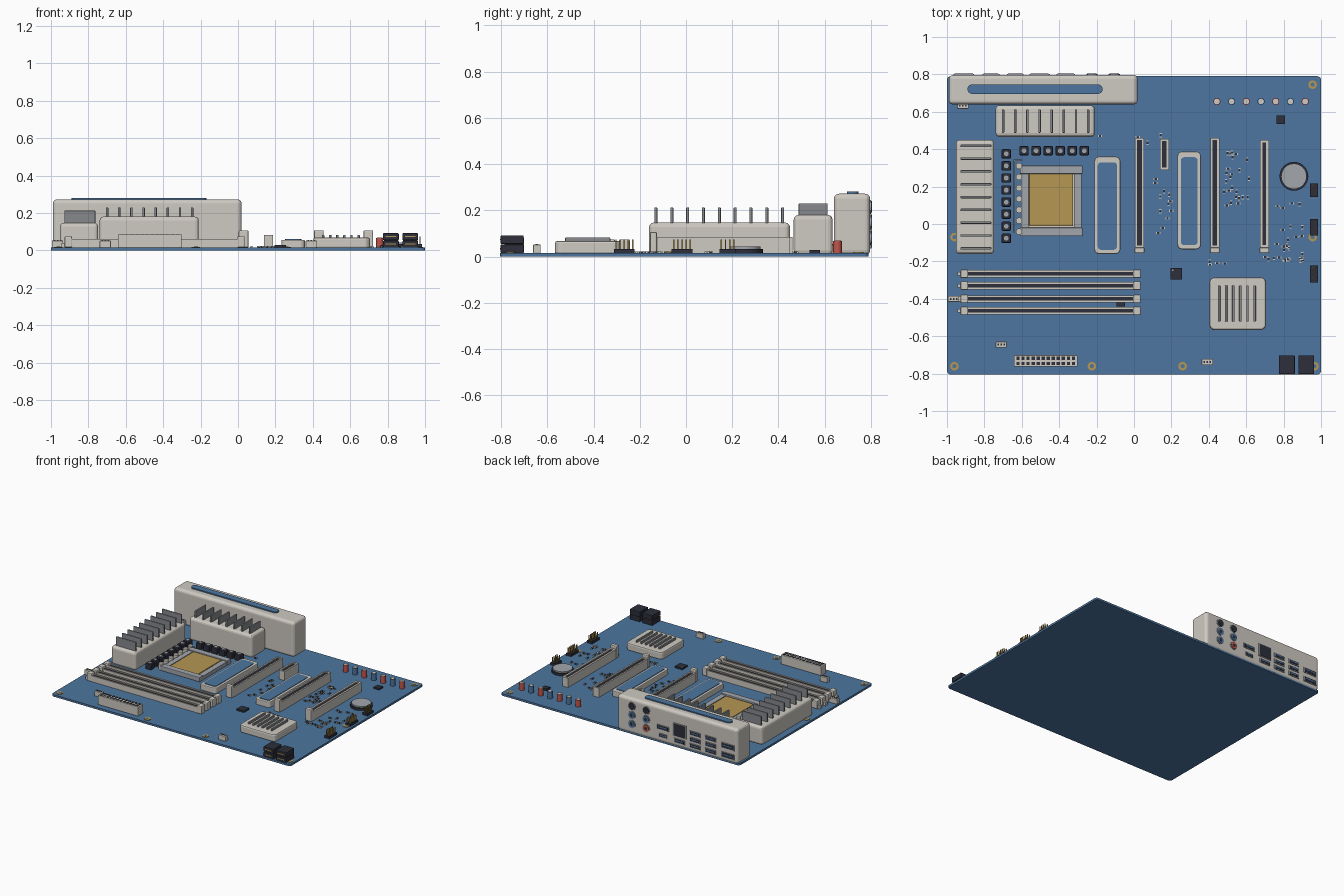
import bpy, bmesh, math, random
from mathutils import Matrix, Vector

if "Cube" in bpy.data.objects:
    bpy.data.objects.remove(bpy.data.objects["Cube"])

random.seed(4)
TOP = 0.015  # upper face of the board


def material(name, rgb):
    m = bpy.data.materials.new(name)
    m.diffuse_color = (*rgb, 1)
    m.use_nodes = True
    m.node_tree.nodes["Principled BSDF"].inputs["Base Color"].default_value = m.diffuse_color
    return m


BLUE = material("board blue", (0.075, 0.18, 0.35))
CREAM = material("warm white plastic", (0.62, 0.59, 0.54))
GREY = material("steel grey", (0.36, 0.38, 0.41))
FIN = material("fin grey", (0.24, 0.25, 0.27))
DARK = material("near black plastic", (0.026, 0.028, 0.042))
GOLD = material("gold contact", (0.46, 0.31, 0.085))
RED = material("red plastic", (0.55, 0.09, 0.07))


def finish(name, bm, mat, bevel=0, seg=2):
    me = bpy.data.meshes.new(name)
    bmesh.ops.recalc_face_normals(bm, faces=bm.faces)
    bm.to_mesh(me)
    bm.free()
    me.materials.append(mat)
    ob = bpy.data.objects.new(name, me)
    bpy.context.collection.objects.link(ob)
    if bevel:
        mod = ob.modifiers.new("edge rounding", "BEVEL")
        mod.width, mod.segments, mod.limit_method = bevel, seg, "ANGLE"
        mod.angle_limit = math.radians(40)
    return ob


def boxes(name, mat, items, bevel=0, seg=2):
    """One object from boxes given as (x, y, width, depth, z0, z1)."""
    bm = bmesh.new()
    for x, y, w, d, z0, z1 in items:
        m = Matrix.Translation((x, y, (z0 + z1) / 2)) @ Matrix.Diagonal((w, d, z1 - z0, 1))
        bmesh.ops.create_cube(bm, size=1, matrix=m)
    return finish(name, bm, mat, bevel, seg)


def discs(name, mat, items, sides=20, axis="Z"):
    """One object from cylinders given as (x, y, z, radius, height); z is the centre."""
    bm = bmesh.new()
    turn = Matrix.Rotation(math.pi / 2, 4, "X") if axis == "Y" else Matrix()
    for x, y, z, r, h in items:
        bmesh.ops.create_cone(bm, cap_ends=True, segments=sides, radius1=r, radius2=r, depth=h,
                              matrix=Matrix.Translation((x, y, z)) @ turn)
    for f in bm.faces:
        f.smooth = len(f.verts) == 4
    for e in bm.edges:
        e.smooth = all(len(f.verts) == 4 for f in e.link_faces)
    return finish(name, bm, mat)


def slab(name, mat, x0, x1, y0, y1, z0, z1, r, bevel=0):
    """Prism with a rounded rectangular outline."""
    bm = bmesh.new()
    pts = []
    for cx, cy, a in ((x1 - r, y1 - r, 0), (x0 + r, y1 - r, 90), (x0 + r, y0 + r, 180), (x1 - r, y0 + r, 270)):
        for i in range(6):
            t = math.radians(a + 18 * i)
            pts.append(bm.verts.new((cx + r * math.cos(t), cy + r * math.sin(t), z0)))
    face = bm.faces.new(pts)
    up = bmesh.ops.extrude_face_region(bm, geom=[face])["geom"]
    bmesh.ops.translate(bm, vec=(0, 0, z1 - z0), verts=[v for v in up if isinstance(v, bmesh.types.BMVert)])
    return finish(name, bm, mat, bevel)


def rim(x, y, w, d, z0, z1, t):
    """Four walls around an open rectangle."""
    return [(x + s * (w - t) / 2, y, t, d, z0, z1) for s in (-1, 1)] + \
           [(x, y + s * (d - t) / 2, w - 2 * t, t, z0, z1) for s in (-1, 1)]


# Board and mounting holes
slab("circuit_board", BLUE, -1, 1, -0.805, 0.79, 0, TOP, 0.02)
holes = [(0.955, 0.745), (-0.96, -0.76), (-0.225, -0.76), (0.26, -0.76), (0.965, -0.76), (0.955, -0.07), (-0.96, -0.07)]
discs("mounting_rings", GOLD, [(x, y, TOP + 0.001, 0.023, 0.006) for x, y in holes])
discs("mounting_hole_centres", BLUE, [(x, y, TOP + 0.002, 0.011, 0.006) for x, y in holes])

# Rear port cover with a raised coloured strip
boxes("port_cover", CREAM, [(-0.485, 0.718, 1.01, 0.157, 0.006, 0.272)], 0.022, 4)
slab("cover_strip", BLUE, -0.89, -0.168, 0.696, 0.746, 0.265, 0.281, 0.024)

# Rear ports: metal rim, dark opening, coloured tongue
BACK = 0.796
ports = [(-0.91, 0.125, 0.11, 0.04), (-0.91, 0.055, 0.11, 0.04)]
ports += [(x, z, 0.09, 0.032) for x in (-0.765, -0.635) for z in (0.145, 0.097, 0.05)]
ports += [(-0.505, 0.055, 0.09, 0.032), (-0.365, 0.12, 0.1, 0.034), (-0.365, 0.06, 0.065, 0.028)]
boxes("port_rims", GREY, [(x, BACK, w, 0.012, z - h / 2, z + h / 2) for x, z, w, h in ports])
boxes("port_openings", DARK, [(x, BACK + 0.002, w - 0.012, 0.012, z - h / 2 + 0.005, z + h / 2 - 0.005)
                              for x, z, w, h in ports])
boxes("port_tongues", BLUE, [(x, BACK + 0.003, w - 0.03, 0.012, z - 0.001, z + 0.007) for x, z, w, h in ports])
boxes("network_port_rim", GREY, [(-0.505, BACK, 0.11, 0.012, 0.085, 0.185)])
boxes("network_port_opening", DARK, [(-0.505, BACK + 0.002, 0.096, 0.012, 0.091, 0.179)])
jacks = [(-0.105, 0.215, DARK), (-0.105, 0.148, BLUE), (-0.105, 0.08, BLUE),
         (-0.225, 0.215, DARK), (-0.225, 0.148, BLUE), (-0.225, 0.08, RED)]
discs("audio_jack_rims", GREY, [(x, BACK, z, 0.03, 0.01) for x, z, c in jacks], 20, "Y")
for x, z, c in jacks:
    discs("audio_jack", c, [(x, BACK + 0.002, z, 0.025, 0.012)], 20, "Y")
discs("audio_jack_openings", DARK, [(x, BACK + 0.003, z, 0.012, 0.012) for x, z, c in jacks], 16, "Y")

# Finned heat sinks beside the processor
boxes("upper_heat_sink", CREAM, [(-0.475, 0.55, 0.53, 0.168, 0.006, 0.18)], 0.02, 3)
boxes("upper_heat_sink_fins", FIN, [(-0.7 + i * 0.065, 0.55, 0.013, 0.125, 0.17, 0.23) for i in range(8)], 0.004)
boxes("left_heat_sink", CREAM, [(-0.85, 0.145, 0.205, 0.61, 0.006, 0.147)], 0.02, 3)
boxes("left_heat_sink_fins", FIN, [(-0.845, -0.13 + i * 0.0685, 0.165, 0.013, 0.14, 0.213) for i in range(9)], 0.004)

# Chipset cooler
slab("chipset_cooler", CREAM, 0.403, 0.706, -0.567, -0.285, 0.01, 0.068, 0.03, 0.01)
boxes("chipset_fins", FIN, [(0.455 + i * 0.038, -0.425, 0.013, 0.195, 0.06, 0.083) for i in range(6)], 0.004)

# Processor socket: clamp bars, side rails, lever and contact plate
boxes("socket_bars", GREY, [(-0.443, 0.29, 0.335, 0.045, TOP, 0.05), (-0.443, -0.042, 0.335, 0.045, TOP, 0.05)], 0.004)
boxes("socket_rails", GREY, [(-0.585, 0.125, 0.04, 0.29, TOP, 0.042), (-0.3, 0.125, 0.04, 0.29, TOP, 0.042)])
boxes("socket_base", CREAM, [(-0.443, 0.125, 0.27, 0.29, TOP, 0.032)])
boxes("processor_plate", GOLD, [(-0.443, 0.128, 0.235, 0.28, TOP, 0.044)], 0.004)
boxes("socket_lever", FIN, [(-0.64, 0.15, 0.008, 0.39, 0.03, 0.038), (-0.62, 0.341, 0.04, 0.008, 0.03, 0.038)])

# Power chokes and small capacitors around the socket
chokes = [(-0.683, 0.375 - i * 0.0645) for i in range(8)] + [(-0.588 + i * 0.0645, 0.392) for i in range(6)]
boxes("power_chokes", DARK, [(x, y, 0.05, 0.05, TOP, 0.058) for x, y in chokes], 0.006)
discs("choke_caps", GREY, [(x, y, 0.057, 0.013, 0.008) for x, y in chokes], 14)
discs("socket_capacitors", CREAM, [(-0.615, 0.31 - i * 0.0585, 0.038, 0.017, 0.046) for i in range(7)], 14)

# Drive covers with coloured centre panels
for x0, x1, y0, y1 in ((-0.212, -0.073, -0.16, 0.36), (0.232, 0.358, -0.135, 0.387)):
    slab("drive_cover", CREAM, x0, x1, y0, y1, 0.01, 0.056, 0.025, 0.006)
    slab("drive_cover_panel", BLUE, x0 + 0.018, x1 - 0.018, y0 + 0.022, y1 - 0.03, 0.05, 0.06, 0.018)

# Expansion slots: open channel, dark floor, end latch
for x, y0, y1, z, gap in ((0.03, -0.125, 0.46, 0.085, 0.011), (0.163, 0.29, 0.455, 0.083, 0.012),
                          (0.432, -0.125, 0.46, 0.085, 0.011), (0.697, -0.125, 0.45, 0.085, 0.014)):
    y, d = (y0 + y1) / 2, y1 - y0
    boxes("expansion_slot", CREAM, rim(x, y, 0.048, d, TOP, z, gap))
    boxes("expansion_slot_channel", DARK, [(x, y, 0.03, d - 0.015, TOP, z - 0.008)])
    if d > 0.3:
        boxes("slot_latch", CREAM, [(x, y0 - 0.016, 0.052, 0.03, TOP, 0.107)], 0.006)

# Memory slots with end clips
for y in (-0.266, -0.33, -0.4, -0.464):
    boxes("memory_slot", CREAM, rim(-0.46, y, 0.93, 0.038, TOP, 0.06, 0.01))
    boxes("memory_slot_channel", DARK, [(-0.46, y, 0.915, 0.024, TOP, 0.055)])
    boxes("memory_clips", CREAM, [(x, y, 0.04, 0.046, TOP, 0.075) for x in (-0.907, 0.016)], 0.006)
    boxes("memory_clip_tail", CREAM, [(-0.95, y, 0.05, 0.03, TOP, 0.035)] if y == -0.4 else
          [(-0.93, y, 0.03, 0.02, TOP, 0.04)])

# Main power connector with two rows of sockets
boxes("power_connector", CREAM, [(-0.472, -0.732, 0.34, 0.062, TOP, 0.085)], 0.004)
boxes("power_connector_holes", DARK, [(-0.472 + (i - 5.5) * 0.027, -0.732 + s * 0.014, 0.018, 0.018, 0.08, 0.087)
                                      for i in range(12) for s in (-1, 1)])

# Fan headers
fans = [(-0.71, -0.645), (0.392, -0.738), (-0.965, -0.4), (-0.915, 0.632)]
boxes("fan_headers", CREAM, [(x, y, 0.06, 0.032, TOP, 0.052) for x, y in fans], 0.003)
boxes("fan_header_pins", DARK, [(x + i * 0.016, y, 0.008, 0.01, 0.045, 0.055) for x, y in fans for i in (-1, 0, 1)])

# Stacked drive connectors on the front edge
for x in (0.817, 0.921):
    for z in (TOP, 0.055):
        boxes("drive_connector", DARK, [(x, -0.752, 0.085, 0.1, z, z + 0.037)], 0.004)
        boxes("drive_connector_contact", GOLD, [(x, -0.801, 0.055, 0.006, z + 0.016, z + 0.022)])
    boxes("drive_connector_core", DARK, [(x, -0.745, 0.075, 0.08, TOP, 0.085)])

# Coin battery in its holder
discs("battery_holder", DARK, [(0.855, 0.255, 0.023, 0.077, 0.02)], 32)
discs("coin_battery", GREY, [(0.855, 0.255, 0.032, 0.068, 0.022)], 32)

# Pin headers on the right edge
for y in (0.18, -0.017, -0.267):
    n = 4 if y > 0.1 else 5
    boxes("pin_header_base", DARK, [(0.963, y, 0.042, n * 0.018, TOP, 0.033)])
    boxes("header_pins", GOLD, [(0.963 + s * 0.01, y + (i - (n - 1) / 2) * 0.018, 0.006, 0.006, 0.03, 0.073)
                                for i in range(n) for s in (-1, 1)])

# Row of audio capacitors, alternating colours, with metal tops
row = [0.443 + i * 0.0787 for i in range(7)]
for i, x in enumerate(row):
    discs("audio_capacitor", BLUE if i % 2 else RED, [(x, 0.655, 0.041, 0.019, 0.052)], 18)
discs("capacitor_tops", CREAM, [(x, 0.655, 0.066, 0.015, 0.006) for x in row], 18)

# Flat chips
boxes("controller_chips", DARK, [(0.226, -0.265, 0.062, 0.062, TOP, 0.028), (0.785, 0.557, 0.045, 0.045, TOP, 0.028),
                                 (-0.07, -0.43, 0.045, 0.022, TOP, 0.025)])
discs("chip_mark", GREY, [(0.207, -0.247, 0.028, 0.005, 0.002)], 10)

# Scattered surface-mount parts: dark bodies with pale end caps
bodies, caps = [], []
for x0, x1, y0, y1, n in ((0.48, 0.64, 0.08, 0.4, 24), (0.76, 0.9, -0.2, 0.12, 22), (0.11, 0.2, -0.05, 0.25, 12),
                          (0.7, 0.82, -0.22, -0.17, 5), (0.4, 0.55, -0.22, -0.19, 4), (0.88, 0.98, -0.2, -0.18, 4),
                          (-0.22, 0.35, 0.4, 0.48, 4)):
    for _ in range(n):
        x, y = random.uniform(x0, x1), random.uniform(y0, y1)
        dx, dy = random.choice(((1, 0), (0, 1)))
        bodies.append((x, y, 0.01 + 0.006 * dx, 0.01 + 0.006 * dy, TOP, 0.022))
        for s in (-1, 1):
            caps.append((x + s * 0.009 * dx, y + s * 0.009 * dy, 0.011 - 0.006 * dx, 0.011 - 0.006 * dy, TOP, 0.023))
boxes("surface_parts", DARK, bodies)
boxes("surface_part_caps", CREAM, caps)
